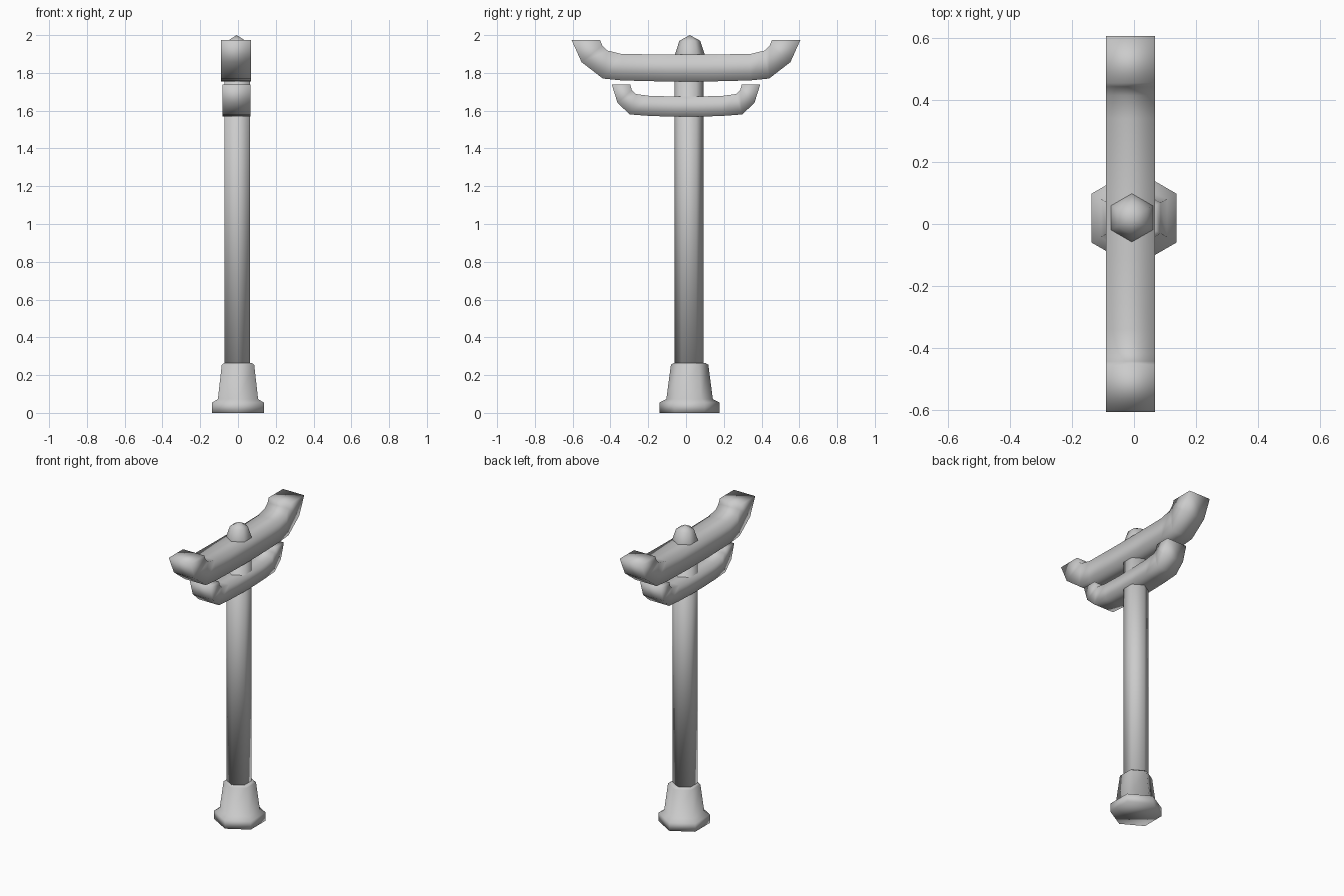
import bpy
import bmesh
import math

cube = bpy.data.objects.get("Cube")
if cube:
    bpy.data.objects.remove(cube, do_unlink=True)

# Single plain grey finish
grey = bpy.data.materials.new("plain_grey")
grey.use_nodes = True
COLOUR = (0.6, 0.6, 0.6, 1.0)
grey.diffuse_color = COLOUR
grey.node_tree.nodes["Principled BSDF"].inputs["Base Color"].default_value = COLOUR


def loft(name, rings, tip=None):
    """Skin a list of equal-sized point rings; cap both ends, or close on a tip."""
    bm = bmesh.new()
    loops = [[bm.verts.new(p) for p in ring] for ring in rings]
    n = len(loops[0])
    for a, b in zip(loops, loops[1:]):
        for i in range(n):
            j = (i + 1) % n
            bm.faces.new((a[i], a[j], b[j], b[i]))
    bm.faces.new(loops[0][::-1])
    if tip:
        top = bm.verts.new(tip)
        for i in range(n):
            bm.faces.new((loops[-1][i], loops[-1][(i + 1) % n], top))
    else:
        bm.faces.new(loops[-1])
    bmesh.ops.recalc_face_normals(bm, faces=bm.faces)
    mesh = bpy.data.meshes.new(name)
    bm.to_mesh(mesh)
    bm.free()
    mesh.materials.append(grey)
    for poly in mesh.polygons:
        poly.use_smooth = True
    obj = bpy.data.objects.new(name, mesh)
    bpy.context.collection.objects.link(obj)
    return obj


def hex_ring(cx, cy, r, z):
    """Hexagon with corners pointing along +y and -y."""
    angles = [math.radians(90 + 60 * i) for i in range(6)]
    return [(cx + r * math.cos(a), cy + r * math.sin(a), z) for a in angles]


def turned(name, cx, cy, profile, tip_z=None):
    rings = [hex_ring(cx, cy, r, z) for r, z in profile]
    return loft(name, rings, (cx, cy, tip_z) if tip_z else None)


def upswept_beam(name, x0, x1, outer, inner):
    """Square-section beam along y; the half profile is mirrored in y."""
    half = list(zip(outer, inner))
    mirrored = [((-a[0], a[1]), (-b[0], b[1])) for a, b in reversed(half)]
    rings = [[(x0, *a), (x1, *a), (x1, *b), (x0, *b)] for a, b in half + mirrored]
    return loft(name, rings)


# Flared foot, post and pointed cap
turned("base", 0, 0.019, [(0.158, 0), (0.158, 0.055), (0.123, 0.073),
                          (0.099, 0.255), (0.082, 0.265)])
turned("post", -0.004, 0.015, [(0.077, 0.25), (0.077, 1.88)])
turned("post_cap", -0.007, 0.02, [(0.078, 1.87), (0.078, 1.9), (0.055, 1.97)], 2.0)

# Two crossbeams with upturned ends
upswept_beam("upper_beam", -0.09, 0.068,
             [(-0.606, 1.975), (-0.553, 1.857), (-0.44, 1.77), (-0.34, 1.76), (-0.1, 1.754)],
             [(-0.455, 1.975), (-0.443, 1.945), (-0.415, 1.918), (-0.34, 1.9), (-0.1, 1.897)])
upswept_beam("lower_beam", -0.083, 0.066,
             [(-0.393, 1.738), (-0.362, 1.64), (-0.297, 1.58), (-0.19, 1.572), (-0.06, 1.568)],
             [(-0.295, 1.738), (-0.287, 1.71), (-0.265, 1.688), (-0.19, 1.678), (-0.06, 1.675)])
